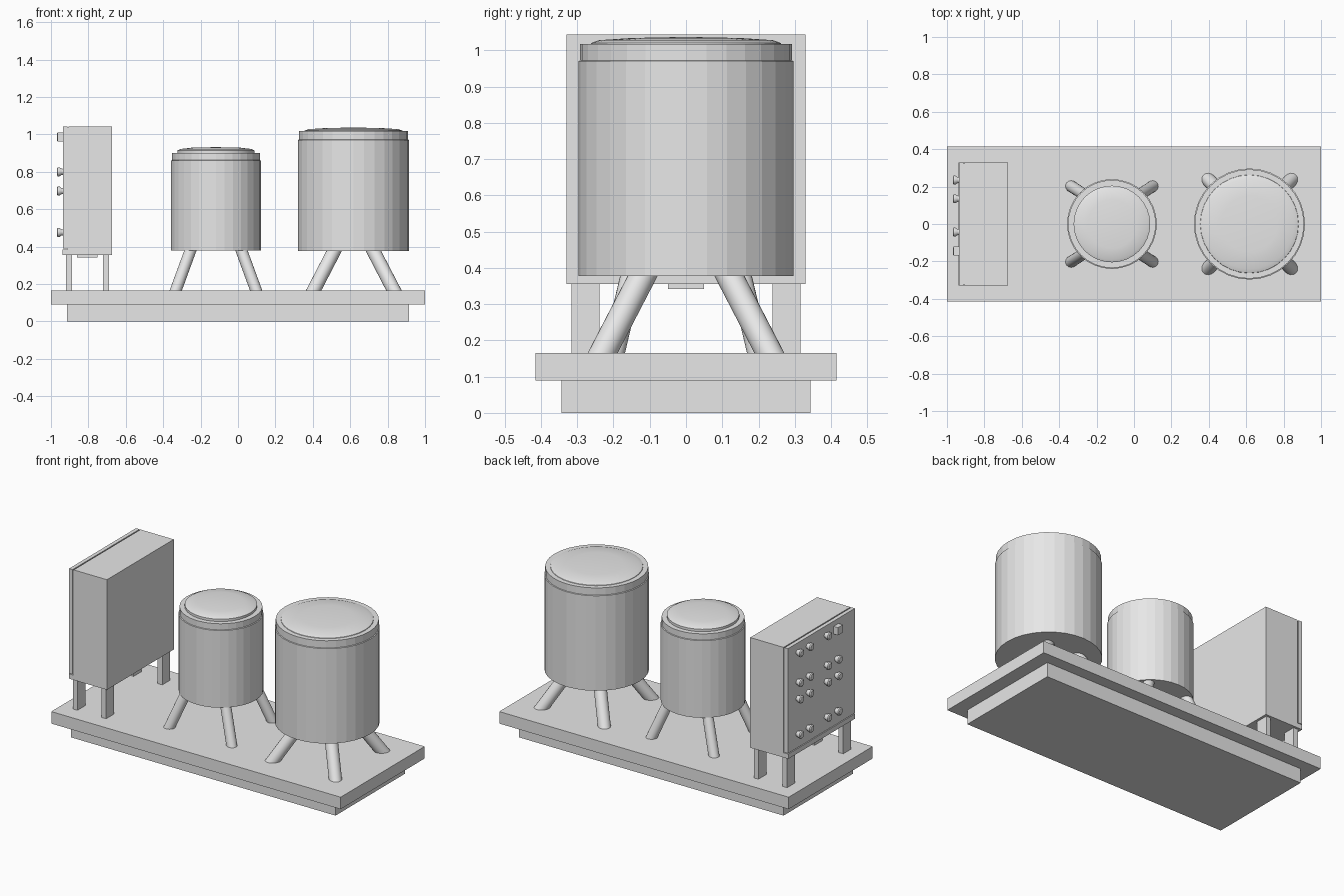
import bpy, bmesh, math
from mathutils import Vector

if "Cube" in bpy.data.objects:
    bpy.data.objects.remove(bpy.data.objects["Cube"])

grey = bpy.data.materials.new("plain_grey")
grey.diffuse_color = (0.8, 0.8, 0.8, 1)
grey.use_nodes = True
grey.node_tree.nodes["Principled BSDF"].inputs["Base Color"].default_value = grey.diffuse_color


def finish(name, bm, smooth=False):
    bmesh.ops.recalc_face_normals(bm, faces=bm.faces)
    me = bpy.data.meshes.new(name)
    bm.to_mesh(me)
    bm.free()
    me.materials.append(grey)
    ob = bpy.data.objects.new(name, me)
    bpy.context.collection.objects.link(ob)
    for p in me.polygons:
        p.use_smooth = smooth
    if smooth:
        bpy.ops.object.select_all(action='DESELECT')
        ob.select_set(True)
        bpy.context.view_layer.objects.active = ob
        bpy.ops.object.shade_smooth_by_angle(angle=math.radians(35))
    return ob


def box(name, x0, x1, y0, y1, z0, z1):
    bm = bmesh.new()
    bmesh.ops.create_cube(bm, size=1)
    for v in bm.verts:
        v.co = ((x0 + x1) / 2 + v.co.x * (x1 - x0),
                (y0 + y1) / 2 + v.co.y * (y1 - y0),
                (z0 + z1) / 2 + v.co.z * (z1 - z0))
    return finish(name, bm)


def lathe(name, profile, origin, axis=(0, 0, 1), sides=32, smooth=False):
    """Turn (radius, height) points around an axis; ends are capped."""
    bm = bmesh.new()
    rot = Vector((0, 0, 1)).rotation_difference(Vector(axis))
    rings = []
    for r, h in profile:
        n = sides if r > 0 else 1
        ring = []
        for i in range(n):
            a = 2 * math.pi * i / sides
            p = Vector((r * math.cos(a), r * math.sin(a), h))
            ring.append(bm.verts.new(Vector(origin) + rot @ p))
        rings.append(ring)
    for lo, hi in zip(rings, rings[1:]):
        for i in range(sides):
            j = (i + 1) % sides
            if len(hi) == 1:
                bm.faces.new((lo[i], lo[j], hi[0]))
            else:
                bm.faces.new((lo[i], lo[j], hi[j], hi[i]))
    for ring in (rings[0], rings[-1]):
        if len(ring) > 1:
            bm.faces.new(ring)
    return finish(name, bm, smooth)


# Stepped plinth
box("base_lower_slab", -0.915, 0.915, -0.344, 0.344, 0, 0.09)
box("base_upper_slab", -1, 1, -0.415, 0.415, 0.09, 0.165)

# Tanks: body with a slightly narrower collar, and a domed lid
lathe("small_tank_body", [(0.24, 0.378), (0.24, 0.86), (0.235, 0.862), (0.235, 0.90)],
      (-0.118, 0, 0))
lathe("small_tank_lid", [(0.205, 0.895), (0.205, 0.915), (0.19, 0.922), (0.13, 0.929), (0, 0.932)],
      (-0.118, 0, 0), smooth=True)
lathe("large_tank_body", [(0.297, 0.377), (0.297, 0.97), (0.292, 0.972), (0.292, 1.017)],
      (0.617, 0, 0))
lathe("large_tank_lid", [(0.265, 1.012), (0.262, 1.02), (0.24, 1.028), (0.15, 1.034), (0, 1.037)],
      (0.617, 0, 0), smooth=True)


# Splayed round legs, running a little into slab and tank
def tank_legs(name, cx, foot, top, radius, z_top):
    k = 1
    for sx in (-1, 1):
        for sy in (-1, 1):
            a = Vector((cx + sx * foot[0], sy * foot[1], 0.165))
            b = Vector((cx + sx * top[0], sy * top[1], z_top))
            d = (b - a).normalized()
            lathe(f"{name}_{k}", [(radius, -0.035), (radius, (b - a).length + 0.03)],
                  a, d, 20, True)
            k += 1


tank_legs("small_tank_leg", -0.118, (0.215, 0.20), (0.137, 0.15), 0.031, 0.378)
tank_legs("large_tank_leg", 0.619, (0.215, 0.23), (0.105, 0.12), 0.037, 0.377)

# Control cabinet: body, door panel with a thin gap, bottom plate, feet
box("cabinet_body", -0.905, -0.675, -0.33, 0.33, 0.385, 1.043)
box("cabinet_door_gap", -0.912, -0.905, -0.324, 0.324, 0.385, 1.037)
box("cabinet_door", -0.936, -0.912, -0.33, 0.33, 0.389, 1.043)
box("cabinet_bottom_plate", -0.938, -0.675, -0.33, 0.33, 0.355, 0.385)
box("cabinet_underside_block", -0.86, -0.75, -0.05, 0.05, 0.342, 0.355)
for i, x in enumerate((-0.904, -0.706)):
    for j, y in enumerate((-0.277, 0.277)):
        box(f"cabinet_foot_{i}{j}", x - 0.016, x + 0.016, y - 0.039, y + 0.039, 0.165, 0.357)

# Grid of flared knobs on the door; the upper corner one is square
for i, z in enumerate((0.476, 0.697, 0.80, 0.986)):
    for j, y in enumerate((-0.145, -0.043, 0.135, 0.235)):
        if i == 3 and j == 0:
            box("square_knob", -0.966, -0.93, y - 0.024, y + 0.024, z - 0.024, z + 0.024)
        else:
            lathe(f"knob_{i}{j}", [(0.016, 0), (0.017, 0.01), (0.024, 0.02), (0.024, 0.03), (0.017, 0.035)],
                  (-0.934, y, z), (-1, 0, 0), 14, True)
